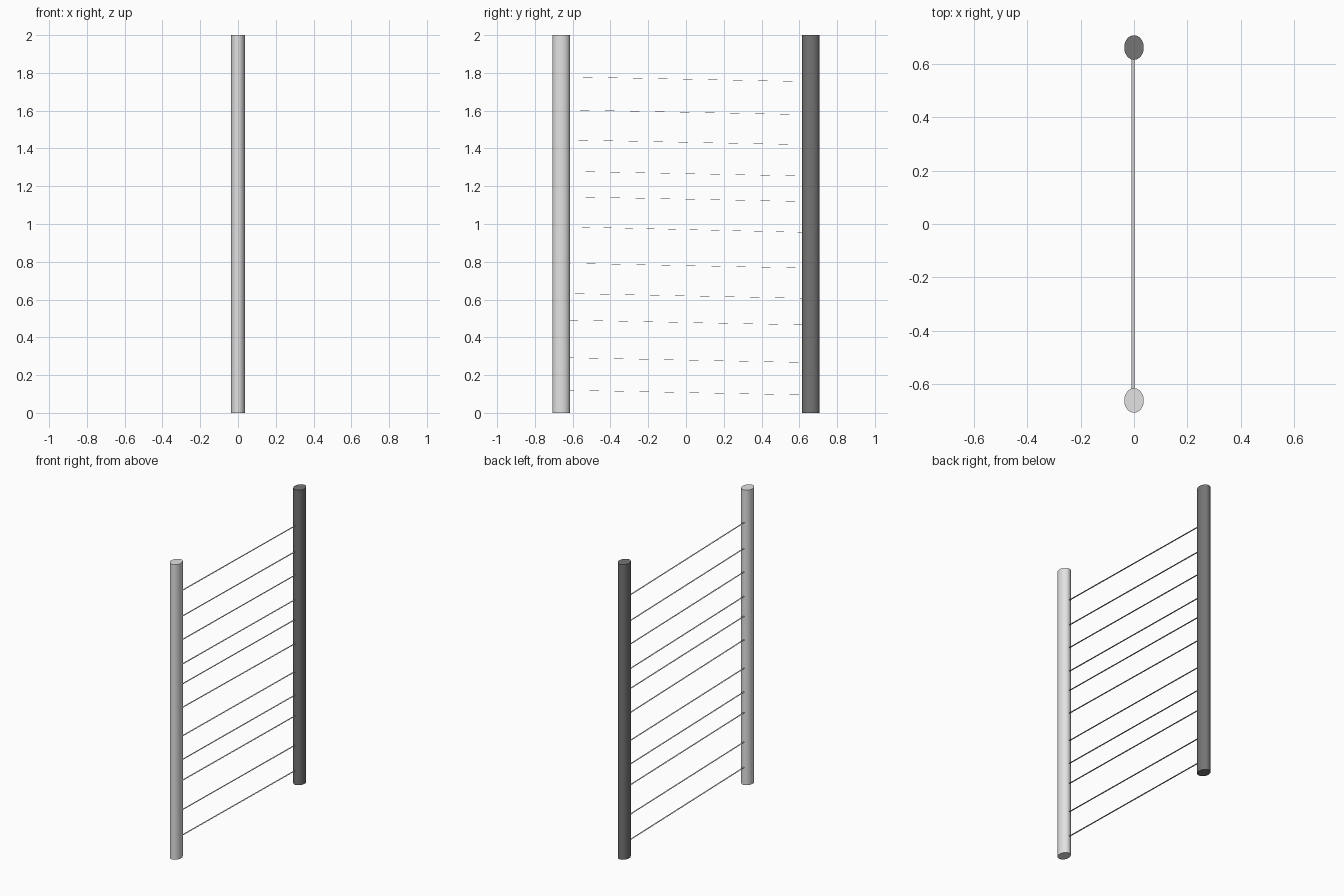
import bpy, math
from mathutils import Vector

if "Cube" in bpy.data.objects:
    bpy.data.objects.remove(bpy.data.objects["Cube"])


def material(name, v):
    m = bpy.data.materials.new(name)
    m.diffuse_color = (v, v, v, 1)
    m.use_nodes = True
    m.node_tree.nodes["Principled BSDF"].inputs["Base Color"].default_value = m.diffuse_color
    return m


LIGHT = material("light grey", 0.76)
DARK = material("dark grey", 0.178)
WIRE = material("wire grey", 0.6)


def post(name, y, mat):
    """Upright post with an oval section."""
    bpy.ops.mesh.primitive_cylinder_add(vertices=40, radius=1, depth=2,
                                        location=(0, y, 1))
    ob = bpy.context.object
    ob.name = name
    ob.scale = (0.0365, 0.046, 1)
    bpy.ops.object.transform_apply(location=False, rotation=False, scale=True)
    ob.data.materials.append(mat)
    bpy.ops.object.shade_smooth_by_angle(angle=math.radians(50))


def strip(name, a, b, width, thick):
    """Thin flat strip running from point a to point b."""
    a, b = Vector(a), Vector(b)
    d = b - a
    bpy.ops.mesh.primitive_cube_add(size=1, location=(a + b) / 2)
    ob = bpy.context.object
    ob.name = name
    ob.scale = (width, d.length, thick)
    ob.rotation_euler = (math.atan2(d.z, d.y), 0, 0)
    bpy.ops.object.transform_apply(location=False, rotation=True, scale=True)
    ob.data.materials.append(WIRE)


# Two uprights
post("front_post", -0.661, LIGHT)
post("back_post", 0.661, DARK)

# Thin flat wires sloping slightly down toward the back post
heights = [0.120, 0.292, 0.491, 0.632, 0.792, 0.985,
           1.144, 1.279, 1.445, 1.604, 1.779]
for i, z in enumerate(heights):
    drop = 0.029 if i == 5 else 0.025
    strip(f"wire_{i + 1}", (-0.004, -0.625, z), (-0.004, 0.625, z - drop),
          0.010, 0.001)
